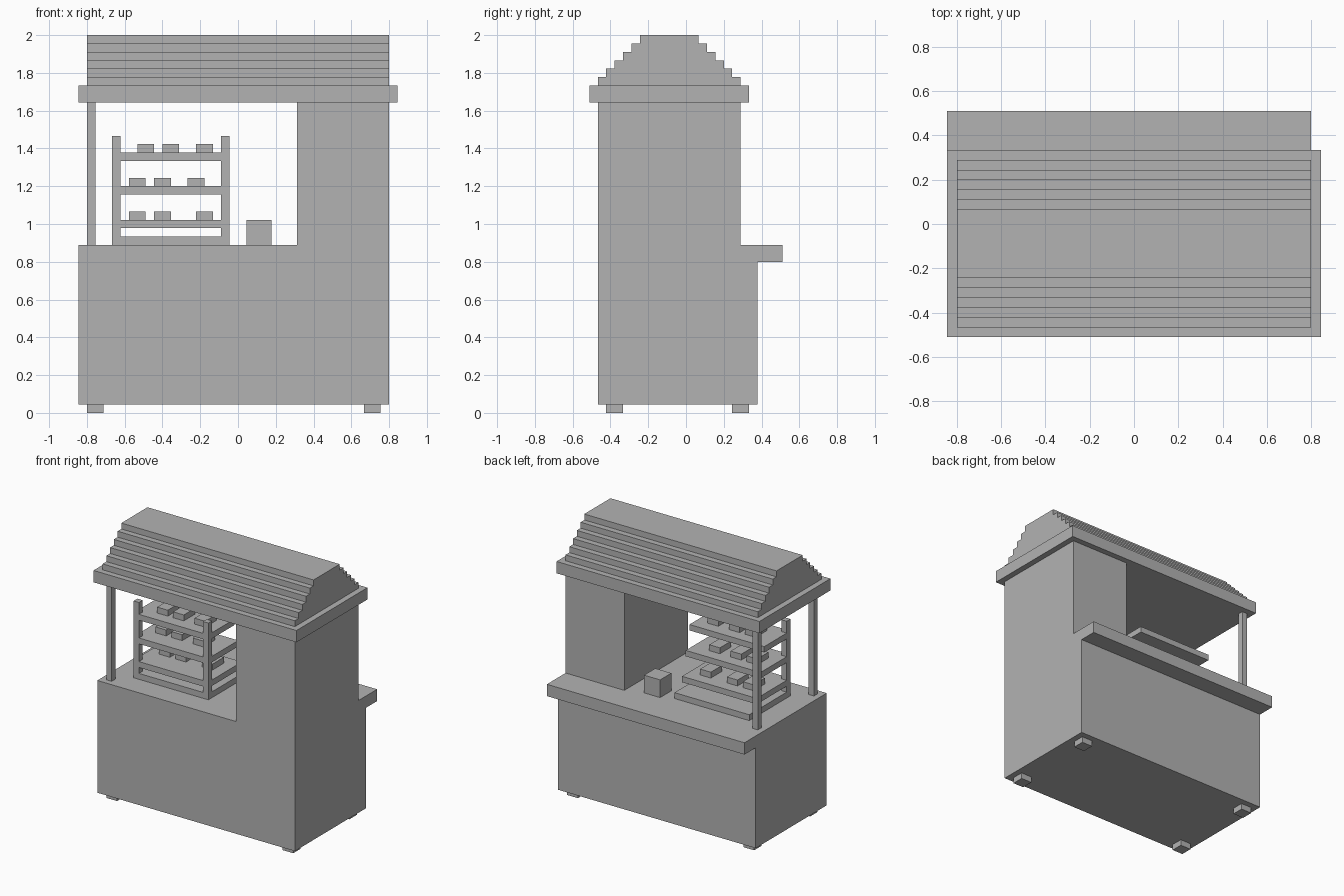
import bpy

cube = bpy.data.objects.get("Cube")
if cube:
    bpy.data.objects.remove(cube, do_unlink=True)

U = 2 / 45  # one building block

grey = bpy.data.materials.new("plain_grey")
grey.use_nodes = True
COLOUR = (0.45, 0.45, 0.45, 1)
grey.diffuse_color = COLOUR
grey.node_tree.nodes["Principled BSDF"].inputs["Base Color"].default_value = COLOUR


def box(name, x, y, z):
    """Box between (low, high) block positions on each axis."""
    spans = (x, y, z)
    bpy.ops.mesh.primitive_cube_add(size=1, location=[(a + b) / 2 * U for a, b in spans])
    obj = bpy.context.object
    obj.name = obj.data.name = name
    for v in obj.data.vertices:
        for i, (a, b) in enumerate(spans):
            v.co[i] *= (b - a) * U
    obj.data.materials.append(grey)
    return obj


# Feet
for x in (-18, 15):
    for y in (-9.5, 5.5):
        box("foot", (x, x + 2), (y, y + 2), (0, 1))

# Stall body, serving ledge and side tower
box("stall_body", (-19, 18), (-10.5, 8.5), (1, 20))
box("serving_ledge", (-19, 18), (8.5, 11.5), (18, 20))
box("side_tower", (7, 18), (-10.5, 6.5), (20, 37))

# Roof posts
for y in (-9.5, 5.5):
    box("roof_post", (-18, -17), (y, y + 1), (20, 37))

# Stepped roof on an overhanging slab
box("roof_slab", (-19, 19), (-11.5, 7.5), (37, 39))
for i in range(6):
    box("roof_step", (-18, 18), (-10.5 + i, 6.5 - i), (39 + i, 40 + i))

# Display rack: two uprights and shelves that get shallower upward
for x in (-15, -2):
    box("rack_upright", (x, x + 1), (-6.5, -5.5), (20, 33))
for z, back in ((20, 4.5), (22, 2.5), (26, 1.5), (30, 0.5)):
    box("rack_shelf", (-15, -1), (-6.5, back), (z, z + 1))

# Goods on the shelves
for z, front, xs in ((23, -2.5, (-13, -10, -5)),
                     (27, -3.5, (-13, -10, -6)),
                     (31, -4.5, (-12, -9, -5))):
    for x in xs:
        box("goods", (x, x + 2), (front, front + 3), (z, z + 1))

# Box on the counter
box("counter_box", (1, 4), (2.5, 5.5), (20, 23))
